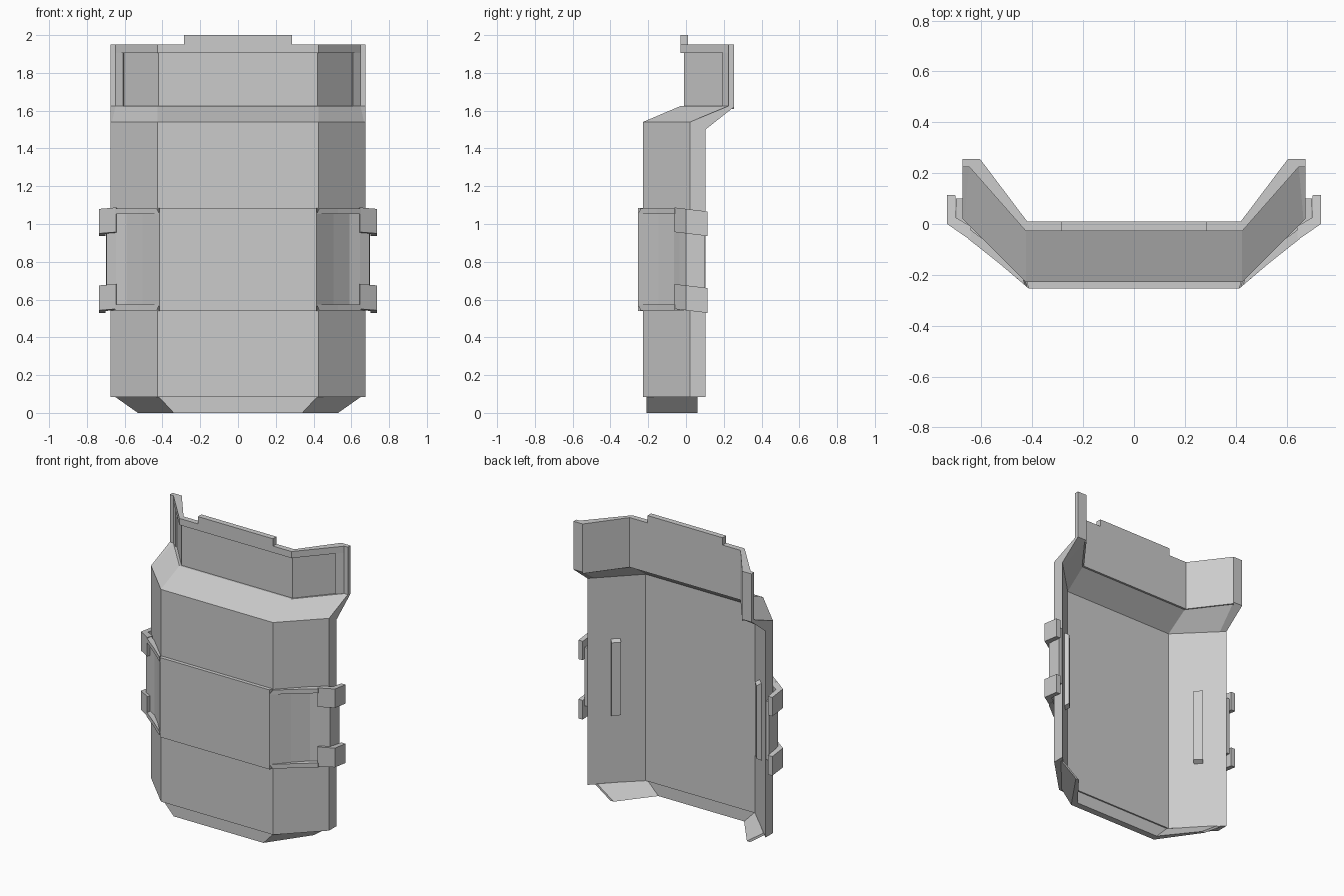
import bpy, bmesh

if "Cube" in bpy.data.objects:
    bpy.data.objects.remove(bpy.data.objects["Cube"])


def strip(name, levels, joined=True, shear=0.0):
    """Loft a thick strip. Level = (outer z, inner z, outer points, inner points) for the +x half.
    joined: the strip runs across to the -x half; otherwise a separate mirrored piece is made."""
    bm = bmesh.new()

    def flip(pts):
        return [(-x, y) for x, y in reversed(pts)]

    for side in ([0] if joined else [1, -1]):
        rings = []
        for zo, zi, outer, inner in levels:
            if side == 0:
                o, i = flip(outer) + outer, flip(inner) + inner
            else:
                o = [(x * side, y) for x, y in outer]
                i = [(x * side, y) for x, y in inner]
            rings.append(([bm.verts.new((x, y, zo - shear * y)) for x, y in o],
                          [bm.verts.new((x, y, zi - shear * y)) for x, y in i]))
        n = len(rings[0][0])
        for o, i in (rings[0], rings[-1]):
            for k in range(n - 1):
                bm.faces.new((o[k], o[k + 1], i[k + 1], i[k]))
        for (o0, i0), (o1, i1) in zip(rings, rings[1:]):
            a, b = o0 + i0[::-1], o1 + i1[::-1]
            for k in range(2 * n):
                j = (k + 1) % (2 * n)
                bm.faces.new((a[k], a[j], b[j], b[k]))
    bmesh.ops.recalc_face_normals(bm, faces=bm.faces)
    mesh = bpy.data.meshes.new(name)
    bm.to_mesh(mesh)
    bm.free()
    obj = bpy.data.objects.new(name, mesh)
    bpy.context.collection.objects.link(obj)
    return obj


# Main folded plate with the sloped shoulder
low_out = [(.425, -.228), (.667, .014), (.675, .022)]
low_in = [(.415, -.155), (.645, .073), (.675, .103)]
top_out = [(.425, -.028), (.648, .225), (.675, .225)]
top_in = [(.42, .01), (.605, .255), (.675, .255)]
strip("main_shell", [(.085, .085, low_out, low_in),
                     (1.54, 1.50, low_out, low_in),
                     (1.625, 1.62, top_out, top_in)])

# Recessed collar panel, its raised top rim, side flanges and centre tab
strip("collar_panel", [(z, z, [(.422, -.010), (.625, .225)], [(.42, .01), (.605, .255)])
                       for z in (1.61, 1.94)])
strip("collar_rim", [(z, z, top_out, top_in) for z in (1.905, 1.95)])
strip("collar_flange", [(z, z, [(.608, .19), (.648, .225), (.675, .225)],
                         [(.59, .232), (.605, .255), (.675, .255)]) for z in (1.62, 1.95)], False)
strip("collar_tab", [(z, z, [(.285, -.028)], [(.285, .010)]) for z in (1.94, 2.0)])

# Tapered skirt at the bottom
strip("bottom_skirt", [(0, 0, [(.34, -.21), (.53, .062)], [(.325, -.165), (.505, .062)]),
                       (.088, .088, [(.422, -.21), (.655, .062)], [(.41, -.165), (.63, .062)])])

# Raised belt across the front, with recessed side panels that turn outward to the clips
strip("belt_front", [(z, z, [(.415, -.253)], [(.425, -.21)]) for z in (.54, 1.085)])
strip("belt_side_panel", [(z, z, [(.415, -.253), (.567, -.076), (.65, -.03)],
                           [(.43, -.19), (.58, -.045), (.65, .0)]) for z in (.565, 1.06)], False)

# Thin ledges that frame the recessed panel, rising toward the clips
for part, s, z in (("upper", 1, 1.06), ("lower", -1, .565)):
    strip("belt_ledge_" + part,
          [(z - .008 * s, z - .008 * s, [(.416, -.252), (.53, -.155), (.65, -.06)],
            [(.43, -.20), (.56, -.085), (.66, -.01)]),
           (z + .022 * s, z + .022 * s, [(.43, -.24), (.53, -.155), (.65, -.06)],
            [(.44, -.20), (.56, -.085), (.66, -.01)])], False)

# Hooked side clips and the lower bridge between them
clip_out = [(.645, -.062), (.735, 0), (.735, .115)]
clip_in = [(.64, -.01), (.70, .025), (.703, .115)]
bridge_out = [(.645, -.034), (.697, 0), (.700, .100)]
bridge_in = [(.64, .0), (.67, .025), (.674, .100)]
for part, z0, z1 in (("upper", .95, 1.08), ("lower", .543, .675)):
    strip("side_clip_" + part, [(z, z, clip_out, clip_in) for z in (z0, z1)], False, .12)
strip("side_bridge", [(z, z, bridge_out, bridge_in) for z in (.62, 1.02)], False)

# Upright bars on the inside of the side walls, tapered at both ends
bar_out = [(.53, -.045), (.572, -.003)]
strip("inner_bar", [(.545, .56, bar_out, [(.508, -.022), (.55, .02)]),
                    (1.075, 1.06, bar_out, [(.508, -.022), (.55, .02)])], False)
